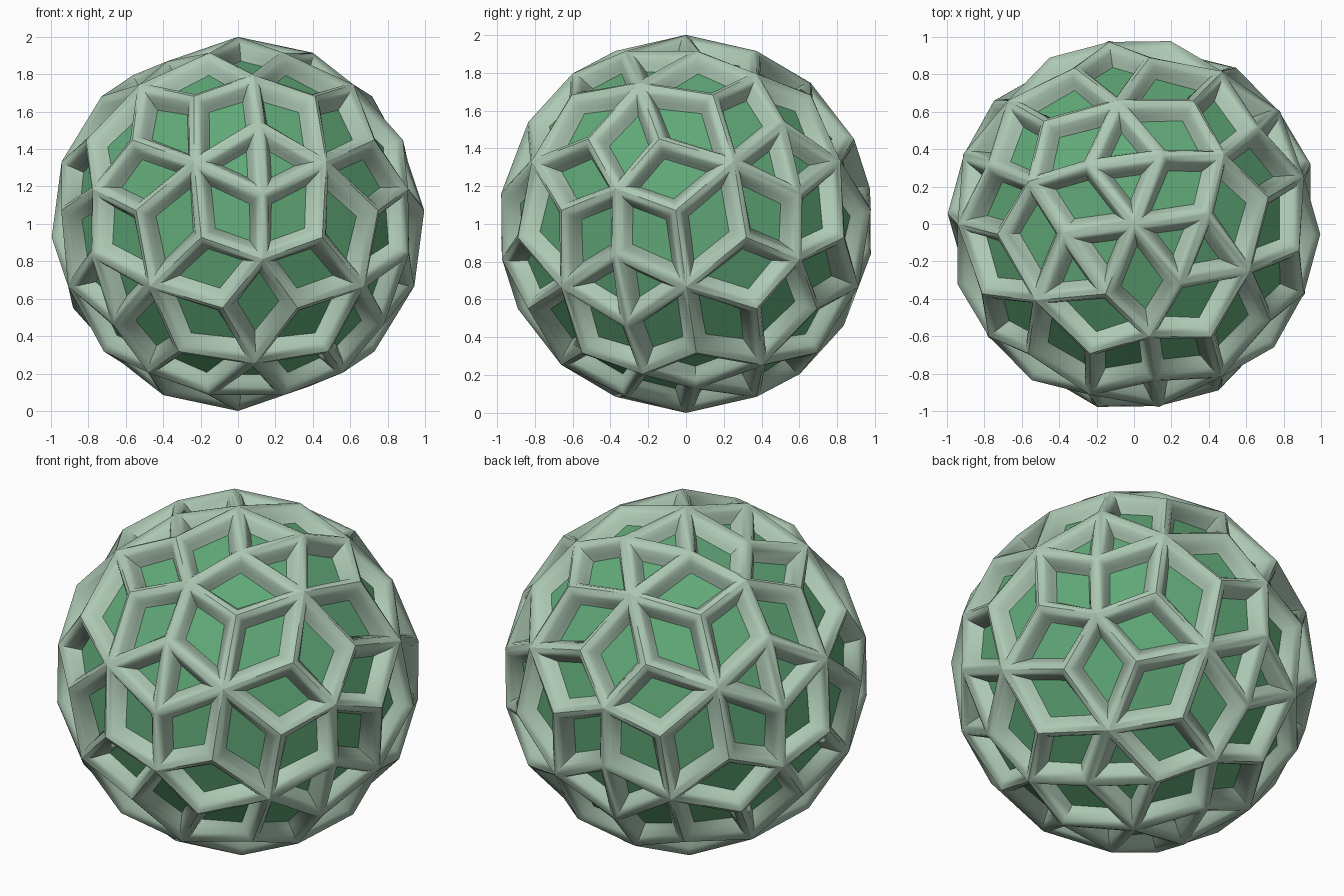
import bpy, bmesh
from math import radians, sin, cos
from mathutils import Vector
from itertools import combinations

if "Cube" in bpy.data.objects:
    bpy.data.objects.remove(bpy.data.objects["Cube"])


def polar(theta, az):
    t, a = radians(theta), radians(az)
    return Vector((sin(t) * cos(a), sin(t) * sin(a), cos(t)))


# Icosahedron corners, with the centre of one face pointing straight up
AZ = -82.24
corners = []
for k in range(3):
    for p in (polar(37.377, AZ + 120 * k), polar(79.188, AZ + 60 + 120 * k)):
        corners += [p, -p]


def near(i, j):
    return corners[i].dot(corners[j]) > 0.4


tris = [t for t in combinations(range(12), 3)
        if all(near(i, j) for i, j in combinations(t, 2))]

bm = bmesh.new()
cache = {}
flat_dir = polar(23.8, AZ + 270)


def point(key, co):
    if key not in cache:
        co = co.normalized()
        # two opposite vertices sit lower, flattening the outline there
        if abs(co.dot(flat_dir)) > 0.99:
            co = co * 0.95
        cache[key] = bm.verts.new(co)
    return cache[key]


def corner(i):
    return point((i,), corners[i])


def third(i, j):
    return point((i, j), corners[i] * 2 + corners[j])


def middle(t):
    return point(t, corners[t[0]] + corners[t[1]] + corners[t[2]])


# Rhombic cells around every five-way vertex
for t in tris:
    for a in t:
        b, c = [v for v in t if v != a]
        bm.faces.new((corner(a), third(a, b), middle(t), third(a, c)))

# Cells across every icosahedron edge: some whole, some split by a rib
for i, j in combinations(range(12), 2):
    if not near(i, j):
        continue
    f, g = [t for t in tris if i in t and j in t]
    a, b = corners[i], corners[j]
    m, n, p, q = middle(f), middle(g), third(i, j), third(j, i)
    polar_edge = a.z * b.z > 0.5
    upright_edge = abs(a.x * b.y - a.y * b.x) < 0.01
    if polar_edge or upright_edge:
        bm.faces.new((m, p, q))
        bm.faces.new((n, q, p))
    else:
        bm.faces.new((m, p, n, q))

bmesh.ops.recalc_face_normals(bm, faces=bm.faces[:])
for f in bm.faces:
    if f.normal.dot(f.calc_center_median()) < 0:
        f.normal_flip()

# Rounded ribs: step each cell inward and down
cells = bm.faces[:]
for width, depth in ((0.022, -0.005), (0.02, -0.02), (0.018, -0.035), (0.015, -0.025)):
    bm.normal_update()
    bmesh.ops.inset_individual(bm, faces=cells, thickness=width, depth=depth,
                               use_even_offset=True)
for f in bm.faces:
    f.smooth = True
for f in cells:
    f.material_index = 1

bmesh.ops.translate(bm, verts=bm.verts[:], vec=(0, 0, 1))
mesh = bpy.data.meshes.new("faceted_ball")
bm.to_mesh(mesh)
bm.free()
ball = bpy.data.objects.new("faceted_ball", mesh)
bpy.context.collection.objects.link(ball)

# Pale ribs, green cell floors
for name, colour in (("rib_pale_green", (0.42, 0.58, 0.46, 1)),
                     ("cell_green", (0.12, 0.40, 0.19, 1))):
    mat = bpy.data.materials.new(name)
    mat.diffuse_color = colour
    mat.use_nodes = True
    mat.node_tree.nodes["Principled BSDF"].inputs["Base Color"].default_value = mat.diffuse_color
    mesh.materials.append(mat)

bpy.context.view_layer.objects.active = ball
ball.select_set(True)
bpy.ops.object.shade_smooth_by_angle(angle=radians(50))
